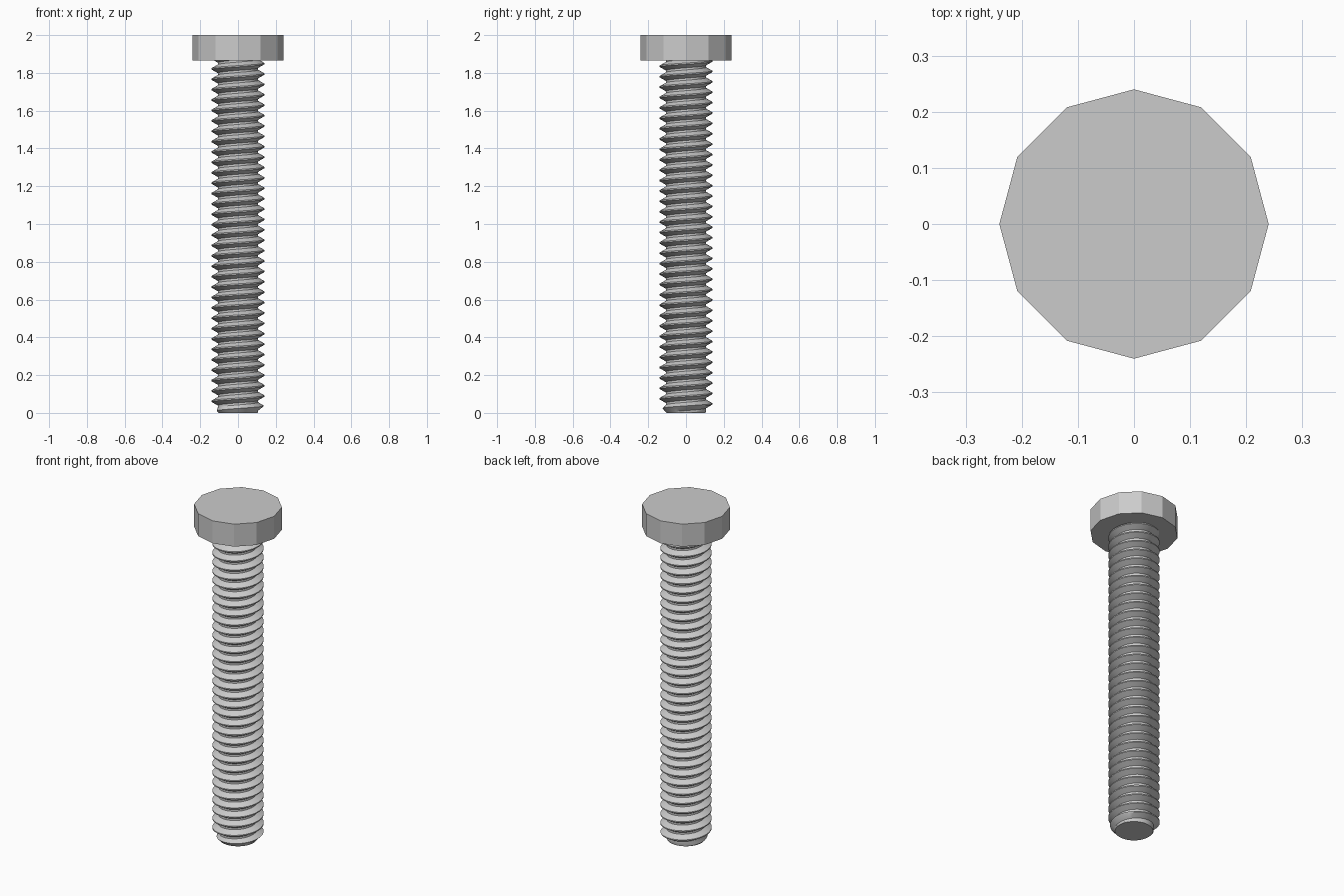
import bpy, bmesh, math

cube = bpy.data.objects.get("Cube")
if cube:
    bpy.data.objects.remove(cube)

HEAD_BOTTOM, TOP = 1.865, 2.0
HEAD_RADIUS, HEAD_SIDES = 0.24, 12
CREST, ROOT, TIP = 0.14, 0.107, 0.103
PITCH, STEPS = 0.055, 36
CREST_HEIGHT = 0.034  # height of the first crest on the +x side

steel = bpy.data.materials.new("grey steel")
steel.use_nodes = True
colour = (0.6, 0.6, 0.6, 1)
steel.diffuse_color = colour
steel.node_tree.nodes["Principled BSDF"].inputs["Base Color"].default_value = colour


def add_object(name, bm):
    bmesh.ops.recalc_face_normals(bm, faces=bm.faces)
    mesh = bpy.data.meshes.new(name)
    bm.to_mesh(mesh)
    bm.free()
    mesh.materials.append(steel)
    obj = bpy.data.objects.new(name, mesh)
    bpy.context.collection.objects.link(obj)
    return obj


# Head: a flat twelve-sided prism with a corner on each axis
bm = bmesh.new()
ring = []
for i in range(HEAD_SIDES):
    a = math.tau * i / HEAD_SIDES
    ring.append(bm.verts.new((HEAD_RADIUS * math.cos(a), HEAD_RADIUS * math.sin(a), HEAD_BOTTOM)))
base = bm.faces.new(ring)
top = bmesh.ops.extrude_face_region(bm, geom=[base])["geom"]
for v in top:
    if isinstance(v, bmesh.types.BMVert):
        v.co.z = TOP
add_object("bolt_head", bm)

# Threaded shaft: a tooth profile swept along a right-handed helix
profile = [(ROOT, -0.5), (ROOT, -0.4), (CREST, -0.06), (CREST, 0.06), (ROOT, 0.4), (ROOT, 0.5)]
turns = math.ceil(HEAD_BOTTOM / PITCH) + 3
bm = bmesh.new()
previous = None
for i in range(turns * STEPS + 1):
    turn = i / STEPS - 2
    a = math.tau * turn
    row = []
    for radius, offset in profile:
        z = CREST_HEIGHT + PITCH * (turn + offset)
        z = min(max(z, 0), HEAD_BOTTOM + 0.01)
        r = min(radius, TIP + z * 0.9)  # chamfered tip
        row.append(bm.verts.new((r * math.cos(a), r * math.sin(a), z)))
    if previous:
        for k in range(len(row) - 1):
            bm.faces.new((previous[k], row[k], row[k + 1], previous[k + 1]))
    previous = row
bmesh.ops.remove_doubles(bm, verts=bm.verts, dist=0.0002)

# Flat end of the shaft
bmesh.ops.create_circle(bm, cap_ends=True, segments=STEPS, radius=TIP)
bmesh.ops.remove_doubles(bm, verts=bm.verts, dist=0.0002)
shaft = add_object("threaded_shaft", bm)

bpy.ops.object.select_all(action="DESELECT")
shaft.select_set(True)
bpy.context.view_layer.objects.active = shaft
bpy.ops.object.shade_smooth_by_angle(angle=math.radians(30))
